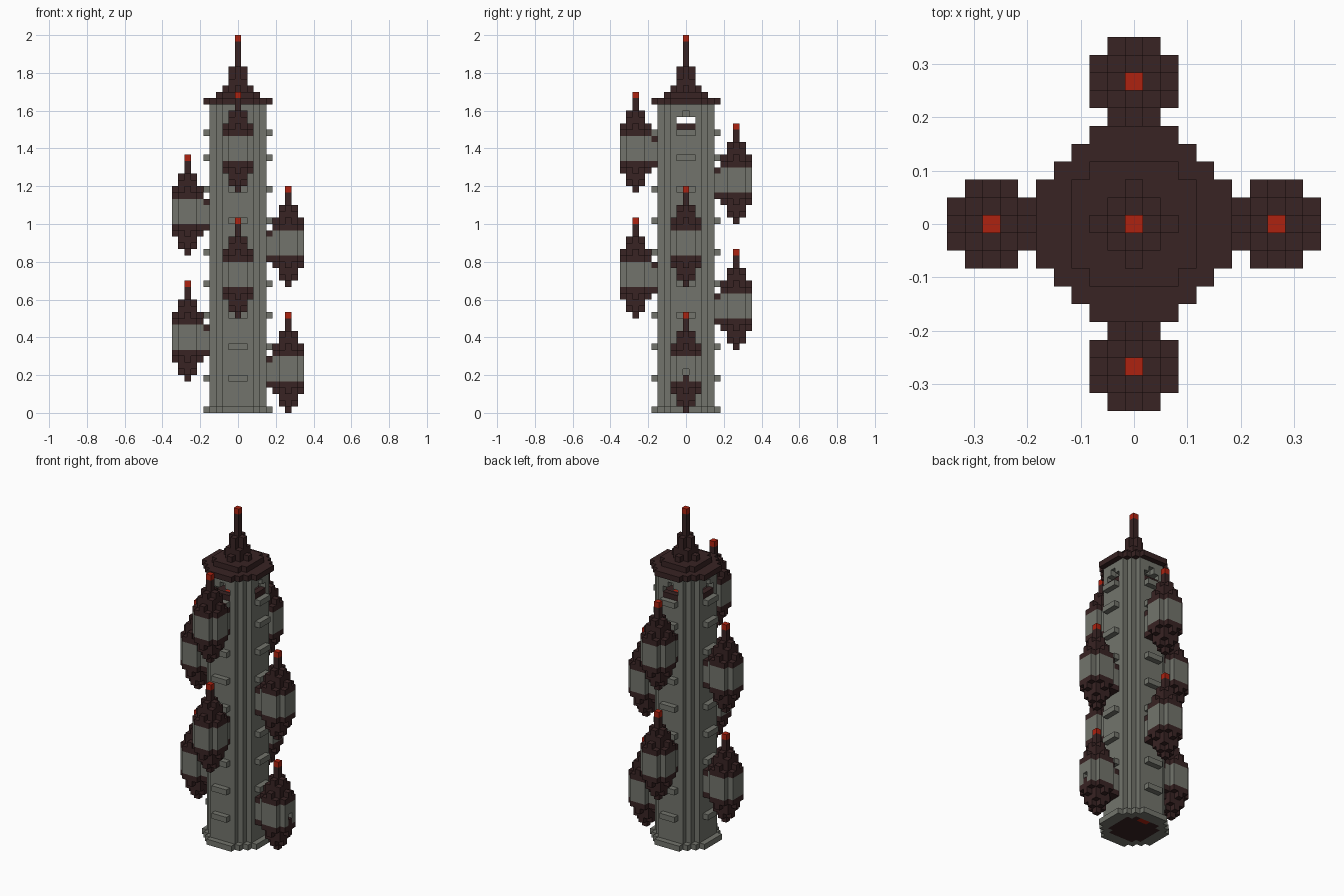
import bpy
import bmesh
from mathutils import Vector

cube = bpy.data.objects.get("Cube")
if cube:
    bpy.data.objects.remove(cube, do_unlink=True)

V = 1 / 30  # edge length of one block


def material(name, rgb):
    m = bpy.data.materials.new(name)
    m.use_nodes = True
    m.diffuse_color = (*rgb, 1)
    m.node_tree.nodes["Principled BSDF"].inputs["Base Color"].default_value = (*rgb, 1)
    return m


MATS = [material("stone_grey", (0.17, 0.175, 0.15)),
        material("dark_brown", (0.04, 0.017, 0.017)),
        material("lantern_red", (0.42, 0.016, 0.005))]
GREY, BROWN, RED = range(3)
SIDES = {"front": (0, -1), "back": (0, 1), "right": (-1, 0), "left": (1, 0)}


def turn(side, u, w):
    """Block position from distance outward and sideways on one side."""
    dx, dy = SIDES[side]
    return u * dx - w * dy, u * dy + w * dx


def octagon(reach, diagonal):
    span = range(-reach, reach + 1)
    return [(x, y) for x in span for y in span if abs(x) + abs(y) <= diagonal]


DOT = [(0, 0)]
PLUS = octagon(1, 1)
SQUARE = octagon(1, 2)
DIAMOND = octagon(2, 2)
ROUND = octagon(2, 3)


def fill(cells, shape, layers, colour, centre=(0, 0)):
    for z in layers:
        for x, y in shape:
            cells[x + centre[0], y + centre[1], z] = colour


def build(name, cells):
    """Turn blocks into a mesh of their exposed faces."""
    bm = bmesh.new()
    for cell, colour in cells.items():
        mid = Vector(cell) + Vector((0, 0, 0.5))
        for axis in range(3):
            for sign in (-1, 1):
                n = Vector((0, 0, 0))
                n[axis] = sign
                if tuple(int(c + d) for c, d in zip(cell, n)) in cells:
                    continue
                a = Vector((0, 0, 0))
                a[(axis + 1) % 3] = 0.5
                b = n.cross(a)
                corners = (-a - b, a - b, a + b, b - a)
                f = bm.faces.new([bm.verts.new((mid + n / 2 + c) * V) for c in corners])
                f.material_index = colour
    bmesh.ops.remove_doubles(bm, verts=bm.verts, dist=V / 100)
    mesh = bpy.data.meshes.new(name)
    bm.to_mesh(mesh)
    bm.free()
    for m in MATS:
        mesh.materials.append(m)
    obj = bpy.data.objects.new(name, mesh)
    bpy.context.collection.objects.link(obj)


# Tower shaft with base ring, dark floor and a red patch underneath
tower = {}
fill(tower, octagon(5, 7), [0], GREY)
fill(tower, octagon(4, 6), range(1, 49), GREY)
fill(tower, octagon(3, 5), [0], BROWN)
fill(tower, [(0, 3), (1, 3)], [0], RED)

# Lookout chamber under the roof
fill(tower, octagon(3, 5), [44], BROWN)
fill(tower, SQUARE, [44], RED)
for x, y in octagon(3, 5):
    for z in (45, 46):
        del tower[x, y, z]

# Windows with sills, and the ledges up each side
for side in SIDES:
    for w in (-1, 0, 1):
        x, y = turn(side, 4, w)
        tower[x, y, 45] = BROWN
        del tower[x, y, 46]
        ledge = [turn(side, 5, w)]
        fill(tower, ledge, [*range(5, 41, 5), 44], GREY)
    del tower[(*turn(side, 4, 0), 47)]
build("tower", tower)

# Stepped roof and spire
roof = {}
fill(roof, octagon(5, 7), [49], BROWN)
fill(roof, octagon(3, 5), [50], BROWN)
fill(roof, DIAMOND, [51], BROWN)
fill(roof, SQUARE, [52], BROWN)
fill(roof, PLUS, [53, 54], BROWN)
fill(roof, DOT, range(55, 59), BROWN)
fill(roof, DOT, [59], RED)
build("roof", roof)

# Pod layers from the bottom point to the red tip
POD = [(DOT, 1, BROWN), (PLUS, 1, BROWN), (SQUARE, 1, BROWN), (DIAMOND, 1, BROWN),
       (ROUND, 1, BROWN), (ROUND, 4, GREY), (ROUND, 1, BROWN), (DIAMOND, 1, BROWN),
       (SQUARE, 1, BROWN), (PLUS, 1, BROWN), (DOT, 2, BROWN), (DOT, 1, RED)]


def pod(name, side, base):
    cells = {}
    z = base
    for shape, height, colour in POD:
        fill(cells, shape, range(z, z + height), colour, turn(side, 8, 0))
        z += height
    # Short passage joining the pod to the tower
    for w in (-1, 0, 1):
        gap = [turn(side, 5, w)]
        fill(cells, gap, [base + 4, base + 8], BROWN)
        if w:
            fill(cells, gap, [base + 6, base + 7], GREY)
    # Doorway in the lowest pod
    if base == 0:
        x, y = turn(side, 10, 0)
        cells[x, y, 5] = BROWN
        del cells[x, y, 6]
    build(name, cells)


# Pods spiral around the tower, two on each side
for side, low in (("left", 0), ("right", 5), ("back", 10), ("front", 15)):
    pod(side + "_lower_pod", side, low)
    pod(side + "_upper_pod", side, low + 20)
